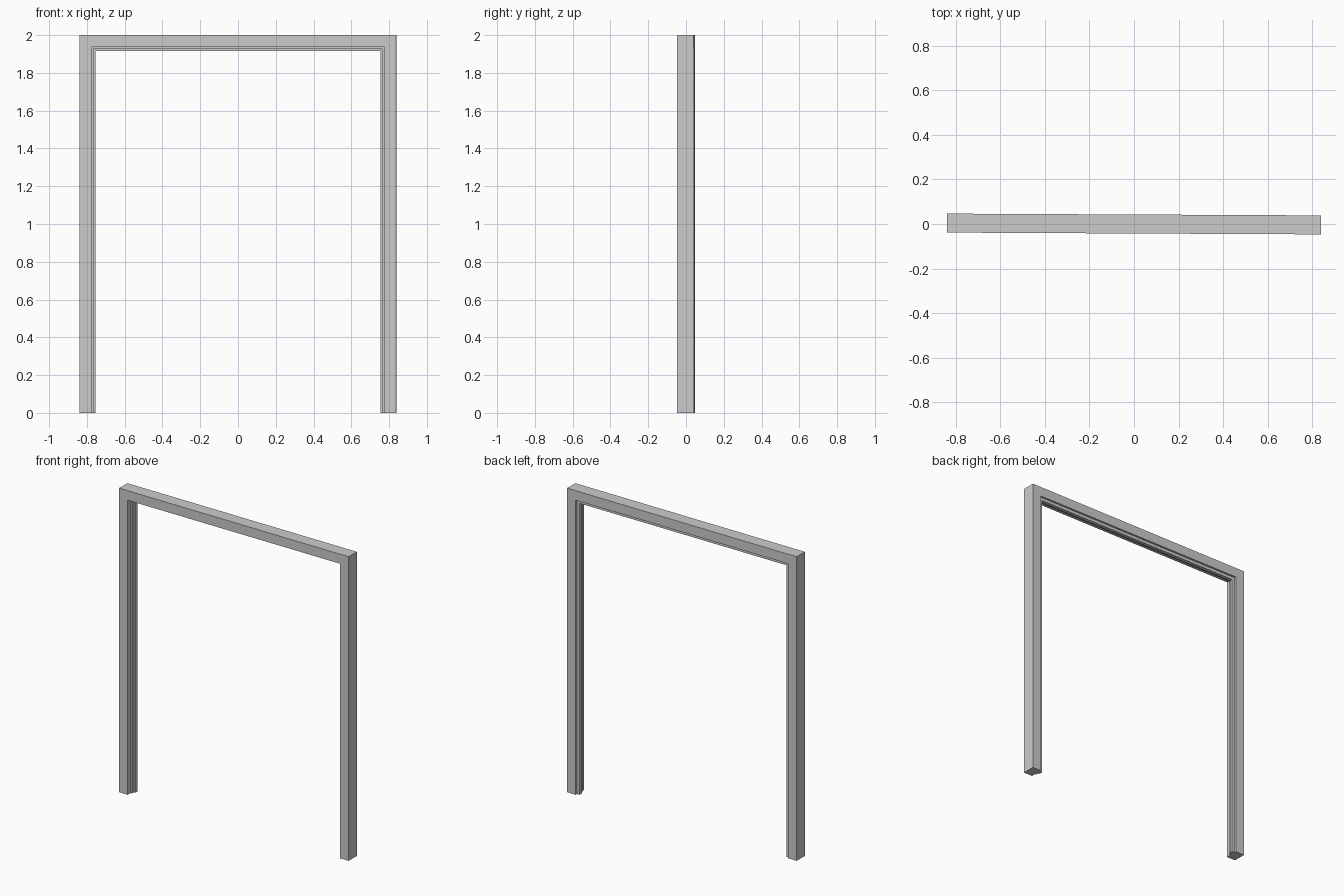
import bpy
import bmesh

if "Cube" in bpy.data.objects:
    bpy.data.objects.remove(bpy.data.objects["Cube"])

W, H, D = 0.838, 2.0, 0.0425   # outer half width, height, half depth

# Jamb cross-section: (distance in from the outer edge, y), with a stepped door stop
profile = [(0, -D), (0.063, -D), (0.063, -0.012), (0.073, -0.012),
           (0.073, 0.008), (0.083, 0.008), (0.083, 0.030),
           (0.063, 0.030), (0.063, D), (0, D)]

# Stations along the frame: left foot, left mitre, right mitre, right foot
stations = [(-1, False), (-1, True), (1, True), (1, False)]

bm = bmesh.new()
rings = []
for side, top in stations:
    rings.append([bm.verts.new((side * (W - o), y, H - o if top else 0))
                  for o, y in profile])

# Skin between stations
n = len(profile)
for a, b in zip(rings, rings[1:]):
    for i in range(n):
        j = (i + 1) % n
        bm.faces.new((a[i], a[j], b[j], b[i]))

# Foot caps
bm.faces.new(rings[0])
bm.faces.new(rings[-1])
bmesh.ops.recalc_face_normals(bm, faces=bm.faces)

mesh = bpy.data.meshes.new("door_frame")
bm.to_mesh(mesh)
bm.free()
frame = bpy.data.objects.new("door_frame", mesh)
bpy.context.collection.objects.link(frame)

# The frame stands very slightly turned
frame.rotation_euler.z = -0.0048
